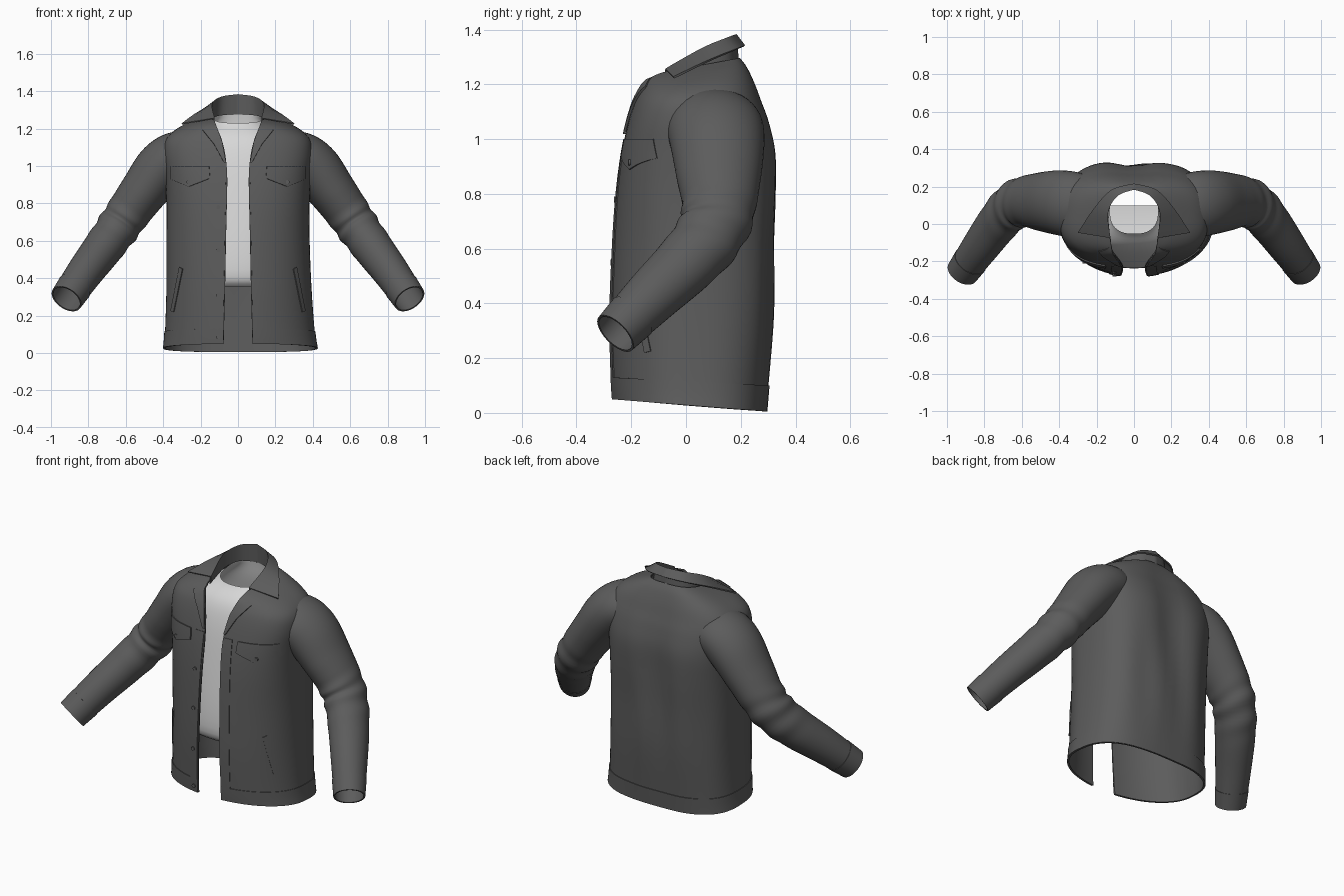
import bpy, math
from mathutils import Vector

cube = bpy.data.objects.get("Cube")
if cube:
    bpy.data.objects.remove(cube)

BACK = 0.7   # squareness of the back half of the body


def material(name, grey):
    m = bpy.data.materials.new(name)
    m.use_nodes = True
    colour = (grey, grey, grey, 1)
    m.diffuse_color = colour
    bsdf = next(n for n in m.node_tree.nodes if n.type == 'BSDF_PRINCIPLED')
    bsdf.inputs["Base Color"].default_value = colour
    bsdf.inputs["Roughness"].default_value = 0.8
    return m


CLOTH = material("charcoal cloth", 0.107)
COTTON = material("pale cotton", 0.69)


def spline(points, n):
    """Smooth (Catmull-Rom) interpolation of equal-length tuples."""
    out = []
    for i in range(len(points) - 1):
        a, b, c, d = (points[min(max(i + k, 0), len(points) - 1)] for k in (-1, 0, 1, 2))
        for s in range(n):
            t = s / n
            out.append(tuple(q + t / 2 * (r - p + t * (2 * p - 5 * q + 4 * r - w + t * (3 * (q - r) + w - p)))
                             for p, q, r, w in zip(a, b, c, d)))
    out.append(tuple(points[-1]))
    return out


def finish(obj, mat, thick=0, offset=-1, mirror=False):
    obj.data.materials.append(mat)
    bpy.ops.object.select_all(action='DESELECT')
    obj.select_set(True)
    bpy.context.view_layer.objects.active = obj
    if mirror:
        obj.modifiers.new("Mirror", 'MIRROR')
        bpy.ops.object.modifier_apply(modifier="Mirror")
    if thick:
        shell = obj.modifiers.new("Shell", 'SOLIDIFY')
        shell.thickness, shell.offset = thick, offset
        bpy.ops.object.modifier_apply(modifier="Shell")
    bpy.ops.object.shade_smooth_by_angle(angle=math.radians(45))


def loft(name, rows, mat, closed=False, **kw):
    """Skin a list of equally long point rows."""
    n = len(rows[0])
    faces = [(i * n + j, i * n + (j + 1) % n, (i + 1) * n + (j + 1) % n, (i + 1) * n + j)
             for i in range(len(rows) - 1) for j in range(n if closed else n - 1)]
    mesh = bpy.data.meshes.new(name)
    mesh.from_pydata([tuple(p) for row in rows for p in row], [], faces)
    obj = bpy.data.objects.new(name, mesh)
    bpy.context.collection.objects.link(obj)
    finish(obj, mat, **kw)


def body_ring(ring, n=80, grow=0):
    """Rounded ring from one front edge round the back to the other."""
    zf, zb, rx, yf, yb, gap, cx, front = ring
    start = math.asin(max(0, (gap - cx) / rx) ** (1 / front)) if gap else 0
    end = 2 * math.pi - (math.asin(((gap + cx) / rx) ** (1 / front)) if gap else 2 * math.pi / n)
    row = []
    for j in range(n):
        t = start + (end - start) * j / (n - 1)
        p = front if math.cos(t) > 0 else BACK
        s, c = (math.copysign(abs(v) ** p, v) for v in (math.sin(t), -math.cos(t)))
        x = cx + (rx + grow) * s
        y = (yf + yb) / 2 + ((yb - yf) / 2 + grow) * c
        z = zf + (zb - zf) * (c + 1) / 2
        if c > 0 and gap:    # hollow along the spine and soft drape folds
            y -= c * 0.03 * math.exp(-(x / 0.1) ** 2 - ((z - 0.85) / 0.3) ** 2)
            y += c * 0.006 * math.sin(x * 26) * math.exp(-((z - 0.5) / 0.35) ** 2)
        row.append((x, y, z))
    return row


# Jacket body: front z, back z, half width, front y, back y, half opening, shift, front squareness
body = spline([
    (0.05, 0.005, 0.41, -0.27, 0.293, 0.078, 0.013, 0.97),
    (0.13, 0.10, 0.40, -0.275, 0.30, 0.076, 0.01, 0.96),
    (0.35, 0.35, 0.388, -0.28, 0.318, 0.07, 0.005, 0.93),
    (0.60, 0.60, 0.383, -0.27, 0.326, 0.065, 0, 0.87),
    (0.80, 0.80, 0.383, -0.255, 0.336, 0.06, 0, 0.78),
    (0.95, 0.95, 0.39, -0.235, 0.335, 0.058, 0, 0.72),
    (1.06, 1.06, 0.40, -0.212, 0.31, 0.068, 0, 0.72),
    (1.135, 1.14, 0.388, -0.19, 0.28, 0.085, 0, 0.74),
    (1.18, 1.205, 0.335, -0.17, 0.255, 0.102, 0, 0.75),
    (1.215, 1.262, 0.24, -0.152, 0.227, 0.118, 0, 0.75),
    (1.235, 1.297, 0.15, -0.135, 0.20, 0.125, 0, 0.75)], 5)
loft("jacket_body", [body_ring(r) for r in body], CLOTH, thick=0.008)
loft("hem_band", [body_ring(r, grow=0.004) for r in body[:6]], CLOTH, thick=0.004)

# Sleeves: centre x, y, z, radius across y, radius across the arm
arm = spline([
    (0.24, 0.095, 1.06, 0.16, 0.12),
    (0.33, 0.105, 1.045, 0.175, 0.138),
    (0.41, 0.115, 0.985, 0.172, 0.142),
    (0.50, 0.12, 0.87, 0.156, 0.128),
    (0.58, 0.12, 0.76, 0.136, 0.118),
    (0.65, 0.093, 0.66, 0.126, 0.112),
    (0.73, 0.003, 0.55, 0.116, 0.106),
    (0.82, -0.12, 0.43, 0.102, 0.097),
    (0.917, -0.258, 0.29, 0.083, 0.086)], 8)


def sleeve_ring(i, grow=0, n=40):
    centre = Vector(arm[i][:3])
    tangent = (Vector(arm[min(i + 1, len(arm) - 1)][:3]) - Vector(arm[max(i - 1, 0)][:3])).normalized()
    u = (Vector((0, 1, 0)) - tangent * tangent.y).normalized()
    v = tangent.cross(u)
    s = i / 8
    row = []
    for j in range(n):
        a = 2 * math.pi * j / n
        crease = 0.05 * math.exp(-((s - 4.9) / 0.7) ** 2) * math.sin(8 * s + 2.5 * math.cos(a))
        k = 1 + grow + crease
        row.append(centre + u * arm[i][3] * k * math.cos(a) + v * arm[i][4] * k * math.sin(a))
    return row


last = len(arm)
loft("sleeves", [sleeve_ring(i) for i in range(last)], CLOTH, closed=True, thick=0.006, mirror=True)
loft("cuffs", [sleeve_ring(i, 0.03) for i in range(last - 5, last)], CLOTH, closed=True,
     thick=0.004, mirror=True)


# Collar: neck seam, fold line and outer edge, each from back to front
def around(half):
    side = spline(half, 6)
    return [(-x, y, z) for x, y, z in reversed(side[1:])] + side


collar = [
    around([(0, 0.19, 1.275), (0.10, 0.155, 1.27), (0.14, 0.06, 1.25), (0.13, -0.08, 1.215)]),
    around([(0, 0.185, 1.38), (0.09, 0.15, 1.367), (0.14, 0.06, 1.33), (0.128, -0.075, 1.255)]),
    around([(0, 0.213, 1.34), (0.12, 0.18, 1.327), (0.215, 0.08, 1.285), (0.30, -0.045, 1.225)])]
loft("collar", collar, CLOTH, thick=0.008, offset=0)


# Details laid on the front of the body
def front_y(x, z):
    for a, b in zip(body, body[1:]):
        if b[0] >= z:
            break
    k = (z - a[0]) / (b[0] - a[0])
    _, _, rx, yf, yb, _, cx, front = (p + (q - p) * k for p, q in zip(a, b))
    inside = max(0, 1 - abs((x - cx) / rx) ** (2 / front))
    return (yf + yb) / 2 - (yb - yf) / 2 * inside ** (front / 2)


def patch(name, bottom, top, lift=0.006, n=10):
    """Thin plate between two (x, z) lines, following the body."""
    rows = []
    for i in range(n + 1):
        row = []
        for low, high in zip(bottom, top):
            x, z = (p + (q - p) * i / n for p, q in zip(low, high))
            row.append((x, front_y(x, z) - lift, z))
        rows.append(row)
    loft(name, rows, CLOTH, thick=0.009)


def line(points, n=8):
    return [tuple(p + (q - p) * k / n for p, q in zip(a, b))
            for a, b in zip(points, points[1:]) for k in range(n)] + [points[-1]]


def mirrored(points, side):
    pts = line(points)
    return pts if side > 0 else [(-x, z) for x, z in reversed(pts)]


def button(name, x, z, lift):
    bpy.ops.mesh.primitive_cylinder_add(vertices=16, radius=0.011, depth=0.008,
                                        location=(x, front_y(x, z) - lift, z),
                                        rotation=(math.pi / 2, 0, 0))
    bpy.context.object.name = name
    finish(bpy.context.object, CLOTH)


for side, word in ((1, "left"), (-1, "right")):
    patch(word + "_pocket_flap", mirrored([(0.15, 0.935), (0.265, 0.89), (0.365, 0.93)], side),
          mirrored([(0.155, 1.0), (0.265, 1.0), (0.36, 1.0)], side), 0.008)
    patch(word + "_welt_pocket", mirrored([(0.345, 0.22), (0.362, 0.225)], side),
          mirrored([(0.298, 0.45), (0.316, 0.46)], side), 0.008)
    patch(word + "_placket", mirrored([(0.08, 0.06), (0.135, 0.06)], side),
          mirrored([(0.064, 1.0), (0.12, 1.0)], side), 0.004, 24)
    patch(word + "_lapel", mirrored([(0.075, 1.02), (0.13, 1.12), (0.19, 1.195)], side),
          mirrored([(0.064, 1.02), (0.084, 1.13), (0.122, 1.232)], side), 0.01)
    button(word + "_pocket_button", side * 0.265, 0.915, 0.008)
for z in (0.085, 0.31, 0.55, 0.78):
    button("front_button", -0.105, z, 0.006)

# Undershirt, with its lower front tucked inward
shirt = spline([
    (0.355, 0.355, 0.31, -0.20, 0.27, 0, 0, 0.85),
    (0.41, 0.41, 0.33, -0.235, 0.28, 0, 0, 0.85),
    (0.60, 0.60, 0.33, -0.228, 0.285, 0, 0, 0.85),
    (0.90, 0.90, 0.33, -0.187, 0.27, 0, 0, 0.8),
    (1.06, 1.06, 0.32, -0.155, 0.225, 0, 0, 0.8),
    (1.15, 1.165, 0.25, -0.12, 0.2, 0, 0, 0.8),
    (1.21, 1.25, 0.15, -0.068, 0.187, 0, 0, 0.8),
    (1.23, 1.275, 0.128, -0.052, 0.183, 0, 0, 0.8)], 4)
rows = [body_ring(r) for r in shirt]
tuck = [(x, max(y, 0.1), z) for x, y, z in rows[0]]
loft("undershirt", [tuck] + rows, COTTON, closed=True)
